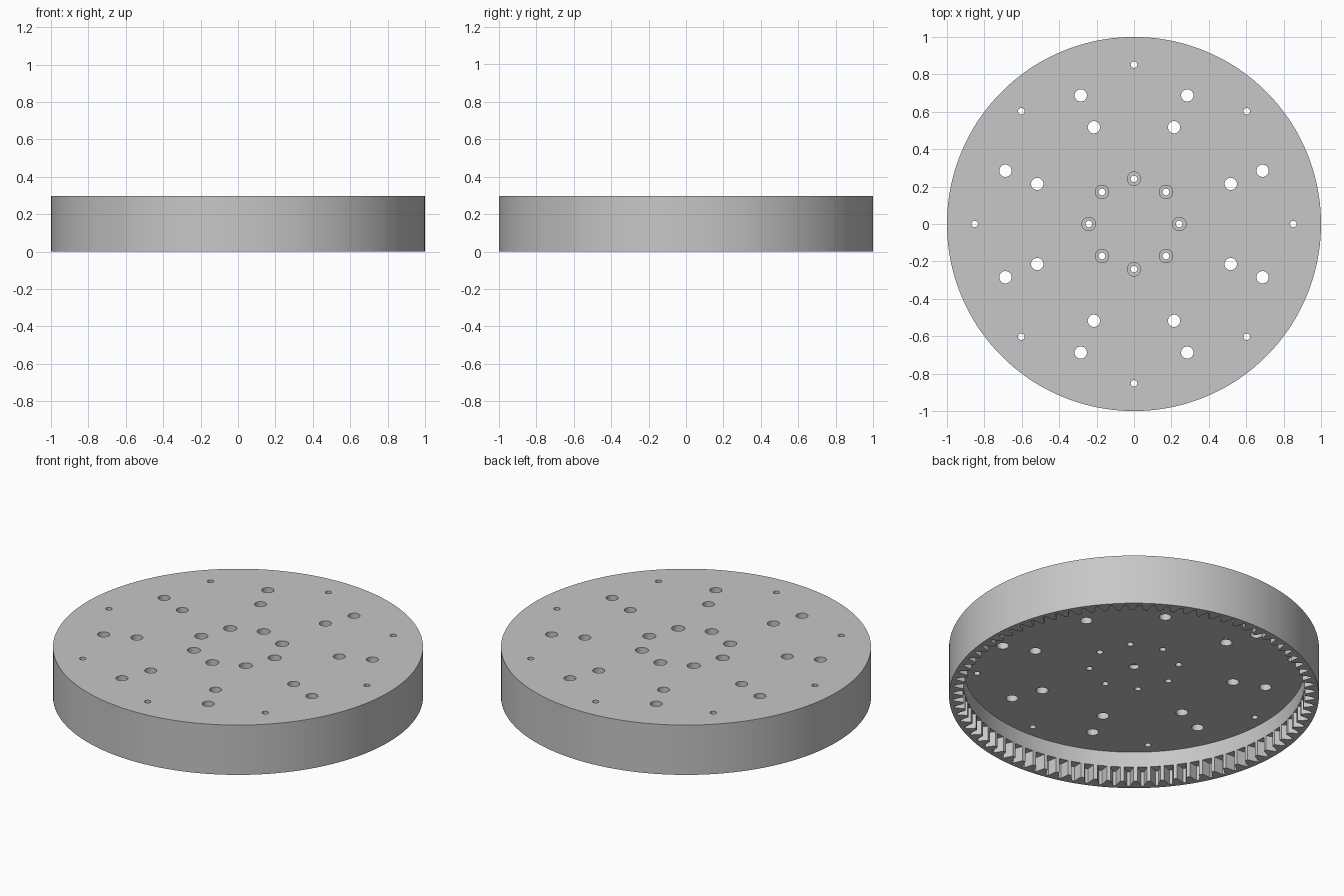
import bpy, bmesh, math

if "Cube" in bpy.data.objects:
    bpy.data.objects.remove(bpy.data.objects["Cube"])

HEIGHT = 0.297
CEILING = 0.181      # underside of the plate
TOOTH_TOP = 0.088
TEETH = 80
TIP_R, ROOT_R = 0.925, 0.977

grey = bpy.data.materials.new("grey")
grey.diffuse_color = (0.57, 0.57, 0.57, 1)
grey.use_nodes = True
grey.node_tree.nodes["Principled BSDF"].inputs["Base Color"].default_value = grey.diffuse_color


def make_object(name, bm):
    bmesh.ops.recalc_face_normals(bm, faces=bm.faces)
    mesh = bpy.data.meshes.new(name)
    bm.to_mesh(mesh)
    bm.free()
    mesh.materials.append(grey)
    obj = bpy.data.objects.new(name, mesh)
    bpy.context.collection.objects.link(obj)
    return obj


def loft(bm, rings):
    """Join equal-length rings of points and cap both ends."""
    rows = [[bm.verts.new(p) for p in ring] for ring in rings]
    n = len(rows[0])
    for a, b in zip(rows, rows[1:]):
        for i in range(n):
            j = (i + 1) % n
            bm.faces.new((a[i], a[j], b[j], b[i]))
    bm.faces.new(rows[0])
    bm.faces.new(rows[-1])


def stepped_hole(bm, x, y, profile, segments=24):
    """Revolved cutter from (radius, z) pairs."""
    angles = [2 * math.pi * i / segments for i in range(segments)]
    loft(bm, [[(x + r * math.cos(a), y + r * math.sin(a), z) for a in angles]
              for r, z in profile])


# Disc with a recessed underside and an internal ring of gear teeth
pitch = 2 * math.pi / TEETH
outline = []
for k in range(TEETH):
    for offset, radius in ((-0.395, ROOT_R), (-0.135, TIP_R),
                           (0.135, TIP_R), (0.395, ROOT_R)):
        outline.append(((k + offset) * pitch, radius))


def ring(z, radius=None):
    return [((radius or r) * math.cos(a), (radius or r) * math.sin(a), z)
            for a, r in outline]


bm = bmesh.new()
loft(bm, [ring(HEIGHT, 1.0), ring(0, 1.0), ring(0), ring(TOOTH_TOP),
          ring(TOOTH_TOP, TIP_R), ring(CEILING, TIP_R)])
bmesh.ops.remove_doubles(bm, verts=bm.verts, dist=1e-5)
bmesh.ops.dissolve_degenerate(bm, edges=bm.edges, dist=1e-5)
disc = make_object("geared_disc", bm)

# Hole cutters: circles of eight, plus a blind hole under the centre
LOW, HIGH = 0.13, 0.35


def straight(r):
    return [(r, LOW), (r, HIGH)]


counterbored = [(0.018, LOW), (0.018, 0.237), (0.036, 0.237), (0.036, HIGH)]
bm = bmesh.new()
for circle_r, start, profile in ((0.242, 0, counterbored),
                                 (0.56, 22.5, straight(0.033)),
                                 (0.744, 22.5, straight(0.033)),
                                 (0.852, 0, straight(0.0175))):
    for k in range(8):
        a = math.radians(start + 45 * k)
        stepped_hole(bm, circle_r * math.cos(a), circle_r * math.sin(a), profile)
stepped_hole(bm, 0, 0, [(0.027, LOW), (0.027, CEILING + 0.025)])
cutter = make_object("hole_cutter", bm)
cutter.hide_render = True

cut = disc.modifiers.new("holes", 'BOOLEAN')
cut.operation = 'DIFFERENCE'
cut.solver = 'EXACT'
cut.object = cutter

# Apply the cut and smooth the round walls
bpy.context.view_layer.objects.active = disc
disc.select_set(True)
bpy.ops.object.modifier_apply(modifier=cut.name)
bpy.data.objects.remove(cutter)
bpy.ops.object.shade_smooth_by_angle(angle=math.radians(30))
